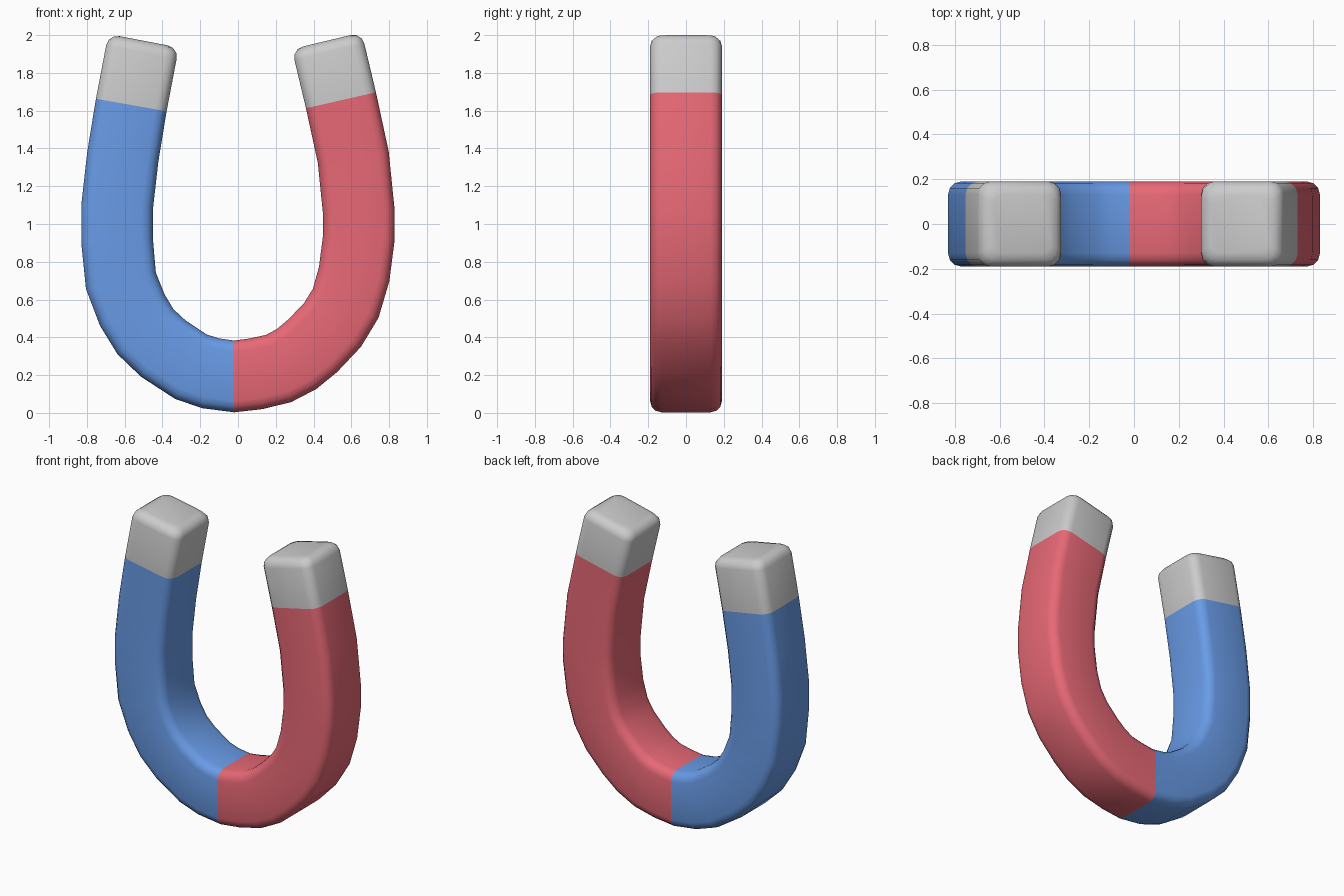
import bpy, math
from mathutils import Vector

if "Cube" in bpy.data.objects:
    bpy.data.objects.remove(bpy.data.objects["Cube"])

HALF = 0.19    # half thickness of the bar
ROUND = 0.06   # edge rounding

# Centre line in the xz plane: left tip, down around the bend, up to right tip
PATH = [Vector(p) for p in [
    (-0.50, 1.97), (-0.565, 1.63), (-0.61, 1.355), (-0.64, 1.09), (-0.64, 0.91),
    (-0.62, 0.70), (-0.56, 0.545), (-0.49, 0.43), (-0.395, 0.34), (-0.25, 0.245),
    (-0.147, 0.21), (-0.02, 0.193), (0.095, 0.207), (0.215, 0.235), (0.31, 0.285),
    (0.395, 0.355), (0.50, 0.465), (0.57, 0.58), (0.615, 0.735), (0.64, 0.93),
    (0.64, 1.06), (0.61, 1.355), (0.545, 1.655), (0.47, 1.97)]]
MIDDLE = 11

# Rounded square cross-section
PROFILE = []
for k in range(4):
    for a in (0, 30, 60, 90):
        ang = math.radians(a + 90 * k)
        corner = math.radians(45 + 90 * k)
        inner = (HALF - ROUND) * math.sqrt(2)
        PROFILE.append((inner * math.cos(corner) + ROUND * math.cos(ang),
                        inner * math.sin(corner) + ROUND * math.sin(ang)))


def ring(c, t, scale=1.0):
    t = t.normalized()
    n = Vector((t.y, -t.x))
    return [(c.x + n.x * a * scale, b * scale, c.y + n.y * a * scale) for a, b in PROFILE]


def path_ring(i):
    a, b = PATH[max(i - 1, 0)], PATH[min(i + 1, len(PATH) - 1)]
    t = (PATH[i] - a).normalized() + (b - PATH[i]).normalized()
    return ring(PATH[i], Vector((1, 0)) if i == MIDDLE else t)


def material(name, color):
    m = bpy.data.materials.new(name)
    m.diffuse_color = color
    m.use_nodes = True
    m.node_tree.nodes["Principled BSDF"].inputs["Base Color"].default_value = m.diffuse_color
    return m


def tube(name, rings, mat=None, cap_start=False, cap_end=False):
    n = len(PROFILE)
    verts = [v for r in rings for v in r]
    faces = [(i * n + j, i * n + (j + 1) % n, (i + 1) * n + (j + 1) % n, (i + 1) * n + j)
             for i in range(len(rings) - 1) for j in range(n)]
    if cap_start:
        faces.append(tuple(reversed(range(n))))
    if cap_end:
        faces.append(tuple(range(len(verts) - n, len(verts))))
    me = bpy.data.meshes.new(name)
    me.from_pydata(verts, [], faces)
    ob = bpy.data.objects.new(name, me)
    bpy.context.collection.objects.link(ob)
    if mat:
        me.materials.append(mat)
    bpy.ops.object.select_all(action='DESELECT')
    ob.select_set(True)
    bpy.context.view_layer.objects.active = ob
    bpy.ops.object.shade_smooth_by_angle(angle=math.radians(50))
    return ob


def tip_rings(end, seam):
    # Rounded end: rings shrink along a quarter circle
    t = (PATH[seam] - PATH[end]).normalized()
    sign = 1 if end == 0 else -1
    out = []
    for a in (0, 30, 60, 90):
        r = math.radians(a)
        depth = ROUND * (1 - math.cos(r))
        inset = ROUND * (1 - math.sin(r))
        out.append(ring(PATH[end] + t * depth, t * sign, (HALF - inset) / HALF))
    return out + [path_ring(seam)]


# Coloured arms meeting at the bottom of the bend
last = len(PATH) - 1
tube("blue_arm", [path_ring(i) for i in range(1, MIDDLE + 1)],
     material("blue", (0.14, 0.33, 0.80, 1)))
tube("red_arm", [path_ring(i) for i in range(MIDDLE, last)],
     material("red", (0.80, 0.14, 0.18, 1)))

# Bare metal pole tips
tube("left_pole_tip", tip_rings(0, 1), cap_start=True)
tube("right_pole_tip", tip_rings(last, last - 1)[::-1], cap_end=True)
